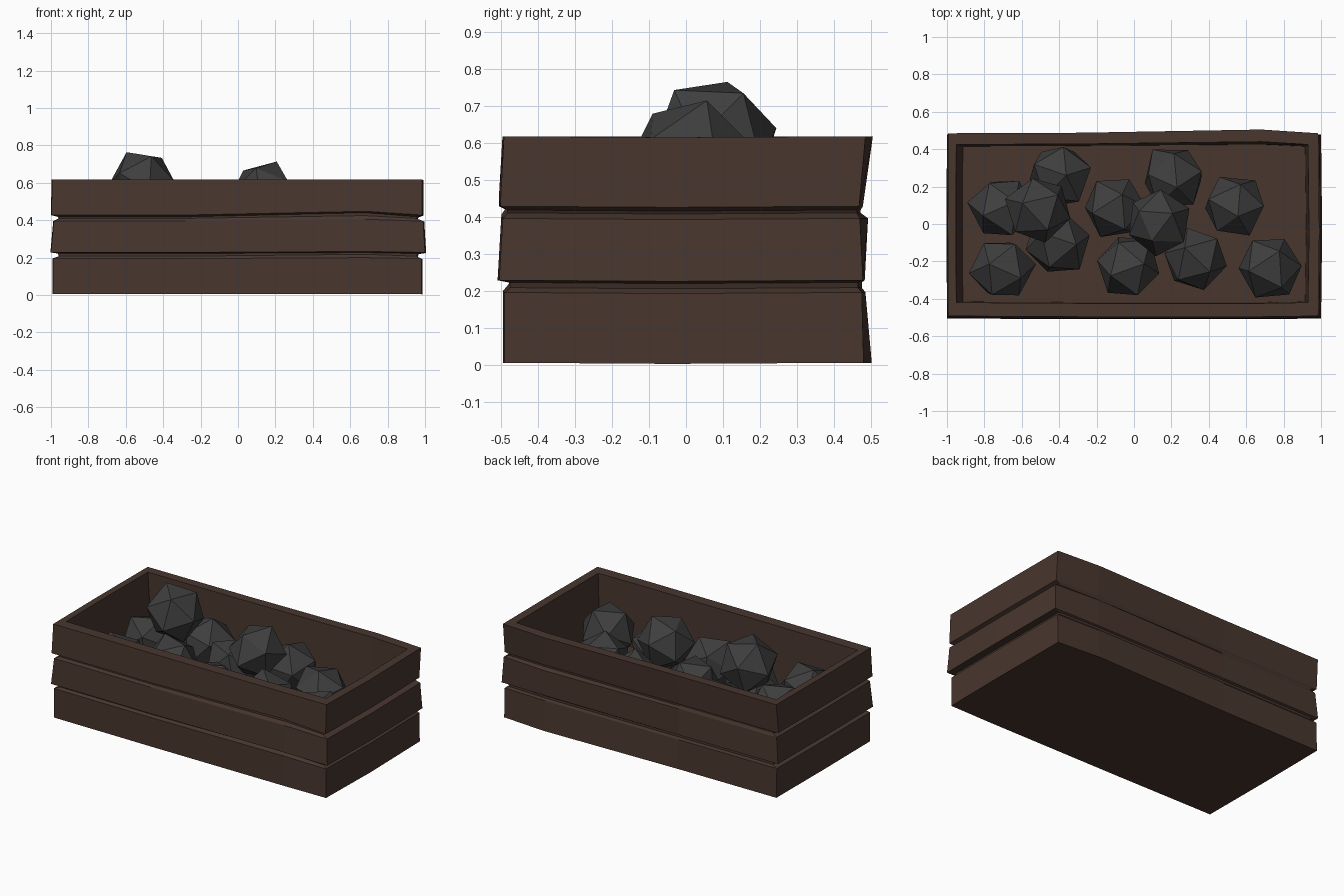
import bpy, bmesh, math, random
from mathutils import Euler, Vector

random.seed(4)


def material(name, srgb):
    m = bpy.data.materials.new(name)
    m.diffuse_color = [((c / 255 + 0.055) / 1.055) ** 2.4 for c in srgb] + [1]
    return m


wood = material("dark brown wood", (72, 54, 46))
coal = material("charcoal grey", (62, 62, 62))


def finish(name, bm, mat):
    bmesh.ops.recalc_face_normals(bm, faces=bm.faces)
    me = bpy.data.meshes.new(name)
    bm.to_mesh(me)
    bm.free()
    me.materials.append(mat)
    ob = bpy.data.objects.new(name, me)
    bpy.context.collection.objects.link(ob)
    return ob


# Crate shell: stacked bent rectangles, outside from the bottom up, then
# over the rim and down the inside to the floor.
# z, left x, right x, front y, back y, back bulge, lift of the front bend
rings = [
    (0.005, -0.99, 0.98, -0.49, 0.48, 0.022, 0.0),   # bottom plank
    (0.195, -0.99, 0.98, -0.49, 0.475, 0.01, 0.005),
    (0.208, -0.955, 0.955, -0.475, 0.465, 0.01, 0.01),  # lower groove
    (0.222, -0.96, 0.96, -0.475, 0.465, 0.01, 0.005),
    (0.228, -1.00, 1.00, -0.505, 0.478, 0.005, 0.005),  # middle plank
    (0.395, -0.985, 0.99, -0.495, 0.470, 0.022, 0.01),
    (0.410, -0.955, 0.955, -0.482, 0.462, 0.01, 0.015),  # upper groove
    (0.418, -0.96, 0.96, -0.482, 0.462, 0.01, 0.022),
    (0.428, -0.998, 0.985, -0.502, 0.468, 0.01, 0.02),  # top plank
    (0.617, -0.993, 0.985, -0.492, 0.485, 0.02, 0.0),
    (0.617, -0.950, 0.930, -0.42, 0.425, 0.015, 0.0),   # inner rim
    (0.200, -0.915, 0.915, -0.415, 0.415, 0.01, 0.0),   # floor edge
]
bm = bmesh.new()
loops = []
for z, xl, xr, yf, yb, bulge, lift in rings:
    pts = [(xl, yf, z), (-0.28, yf - 0.004, z), (0.68, yf - 0.004, z + lift),
           (xr, yf, z), (xr + 0.006, -0.04, z - 0.003), (xr, yb, z),
           (0.68, yb + bulge, z), (-0.28, yb + 0.003, z),
           (xl, yb, z), (xl - 0.003, 0.0, z)]
    loops.append([bm.verts.new(p) for p in pts])
n = len(loops[0])
for a, b in zip(loops, loops[1:]):
    for i in range(n):
        j = (i + 1) % n
        bm.faces.new((a[i], a[j], b[j], b[i]))
bm.faces.new(loops[0])
bm.faces.new(loops[-1])
finish("crate", bm, wood)

# Coal lumps: jittered icosahedra, a floor layer with two on top
lumps = [(-0.71, 0.09, 0.36), (-0.40, 0.26, 0.36), (-0.41, -0.10, 0.36),
         (-0.71, -0.24, 0.36), (-0.10, 0.09, 0.36), (0.21, 0.25, 0.37),
         (0.54, 0.09, 0.36), (-0.03, -0.23, 0.36), (0.33, -0.19, 0.36),
         (0.73, -0.23, 0.36), (-0.51, 0.08, 0.60), (0.13, 0.01, 0.55)]
for k, pos in enumerate(lumps):
    bm = bmesh.new()
    bmesh.ops.create_icosphere(bm, subdivisions=1, radius=0.178)
    rot = Euler([random.uniform(0, math.tau) for _ in range(3)]).to_matrix()
    for v in bm.verts:
        v.co = rot @ (v.co * random.uniform(0.93, 1.06)) + Vector(pos)
    finish(f"coal_lump_{k + 1}", bm, coal)
